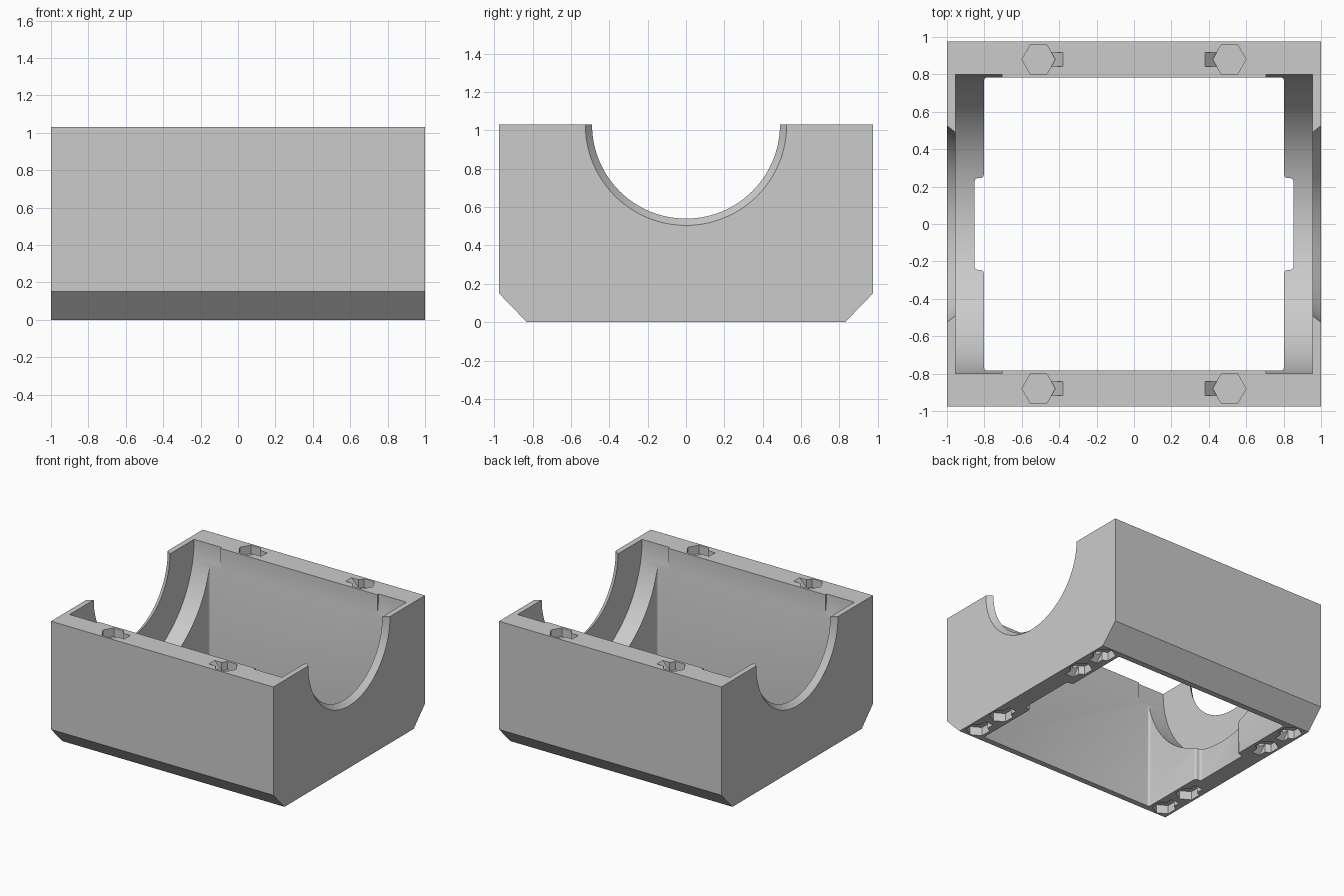
import bpy, bmesh, math
from mathutils import Matrix

cube = bpy.data.objects.get("Cube")
if cube:
    bpy.data.objects.remove(cube, do_unlink=True)

TOP = 1.03
grey = bpy.data.materials.new("light_grey")
grey.use_nodes = True
grey.diffuse_color = (0.6, 0.6, 0.6, 1)
grey.node_tree.nodes["Principled BSDF"].inputs["Base Color"].default_value = (0.6, 0.6, 0.6, 1)


def to_object(name, bm):
    bmesh.ops.recalc_face_normals(bm, faces=bm.faces)
    mesh = bpy.data.meshes.new(name)
    bm.to_mesh(mesh)
    bm.free()
    mesh.materials.append(grey)
    obj = bpy.data.objects.new(name, mesh)
    bpy.context.collection.objects.link(obj)
    return obj


def prism(name, points, vector):
    """Extrude a closed outline of 3D points along a vector."""
    bm = bmesh.new()
    face = bm.faces.new([bm.verts.new(p) for p in points])
    out = bmesh.ops.extrude_face_region(bm, geom=[face])
    verts = [v for v in out["geom"] if isinstance(v, bmesh.types.BMVert)]
    bmesh.ops.translate(bm, verts=verts, vec=vector)
    return to_object(name, bm)


def bore(name, x0, x1, r0, r1):
    """Cone or cylinder along x, centred on the top plane."""
    bm = bmesh.new()
    place = Matrix.Translation(((x0 + x1) / 2, 0, TOP)) @ Matrix.Rotation(math.pi / 2, 4, "Y")
    bmesh.ops.create_cone(bm, cap_ends=True, segments=128, radius1=r0, radius2=r1,
                          depth=x1 - x0, matrix=place)
    return to_object(name, bm)


def cut(body, cutter):
    mod = body.modifiers.new(cutter.name, "BOOLEAN")
    mod.operation = "DIFFERENCE"
    mod.solver = "EXACT"
    mod.object = cutter
    bpy.context.view_layer.objects.active = body
    bpy.ops.object.modifier_apply(modifier=mod.name)
    bpy.data.objects.remove(cutter, do_unlink=True)


def hex_pocket(body, x, y, z, inward, turn):
    """Hexagonal pocket with a ramped pry notch on one side."""
    depth, eps = 0.07, 0.02
    place = Matrix.Translation((x, y, z)) @ Matrix.Rotation(turn, 4, "Z")
    hexagon = [place @ Matrix.Rotation(i * math.pi / 3, 4, "Z").to_3x3().to_4x4()
               @ Matrix.Translation((0.089, 0, -inward * eps)) for i in range(6)]
    cut(body, prism("pocket_cutter", [m.translation for m in hexagon],
                    (0, 0, inward * (depth + eps))))
    ramp = [(0, -eps), (0.13, -eps), (0.13, 0), (0.07, depth * 0.9), (0, depth * 0.9)]
    side = place.to_3x3() @ Matrix.Identity(3).col[1]
    points = [place @ Matrix.Translation((a, -0.038, inward * b)) for a, b in ramp]
    cut(body, prism("notch_cutter", [m.translation for m in points], side * 0.076))


# Outer block with chamfered lower long edges
section = [(-0.83, 0), (0.83, 0), (0.975, 0.15), (0.975, TOP), (-0.975, TOP), (-0.975, 0.15)]
housing = prism("bearing_housing", [(-1, y, z) for y, z in section], (2, 0, 0))

# Open central cavity, leaving four pads in the corners
half = [(0.803, -0.783), (0.803, -0.245), (0.852, -0.245),
        (0.852, 0.245), (0.803, 0.245), (0.803, 0.783)]
outline = half + [(-x, -y) for x, y in half]
cavity = prism("cavity_cutter", [(x, y, -0.1) for x, y in outline], (0, 0, 1.3))
bm = bmesh.new()
bm.from_mesh(cavity.data)
upright = [e for e in bm.edges if abs(e.verts[0].co.z - e.verts[1].co.z) > 1]
bmesh.ops.bevel(bm, geom=upright, offset=0.018, segments=4, profile=0.5, affect="EDGES")
bm.to_mesh(cavity.data)
bm.free()
cut(housing, cavity)

# Ring groove, shaft opening and flared mouth at each end
for s in (-1, 1):
    def span(name, a, b, ra, rb):
        return bore(name, a, b, ra, rb) if s > 0 else bore(name, -b, -a, rb, ra)
    cut(housing, span("groove_cutter", 0.705, 0.955, 0.8, 0.8))
    cut(housing, span("shaft_cutter", 0.9, 0.9551, 0.49, 0.49))
    cut(housing, span("mouth_cutter", 0.955, 1.001, 0.49, 0.526))

# Hexagonal pockets in the top rails and the bottom end rims
for sx in (-1, 1):
    for sy in (-1, 1):
        hex_pocket(housing, sx * 0.51, sy * 0.88, TOP, -1, math.pi if sx > 0 else 0)
        for y in (0.46, 0.73):
            hex_pocket(housing, sx * 0.905, sy * y, 0, 1, -sy * math.pi / 2)

bpy.ops.object.select_all(action="DESELECT")
housing.select_set(True)
bpy.context.view_layer.objects.active = housing
bpy.ops.object.shade_smooth_by_angle(angle=math.radians(25))
